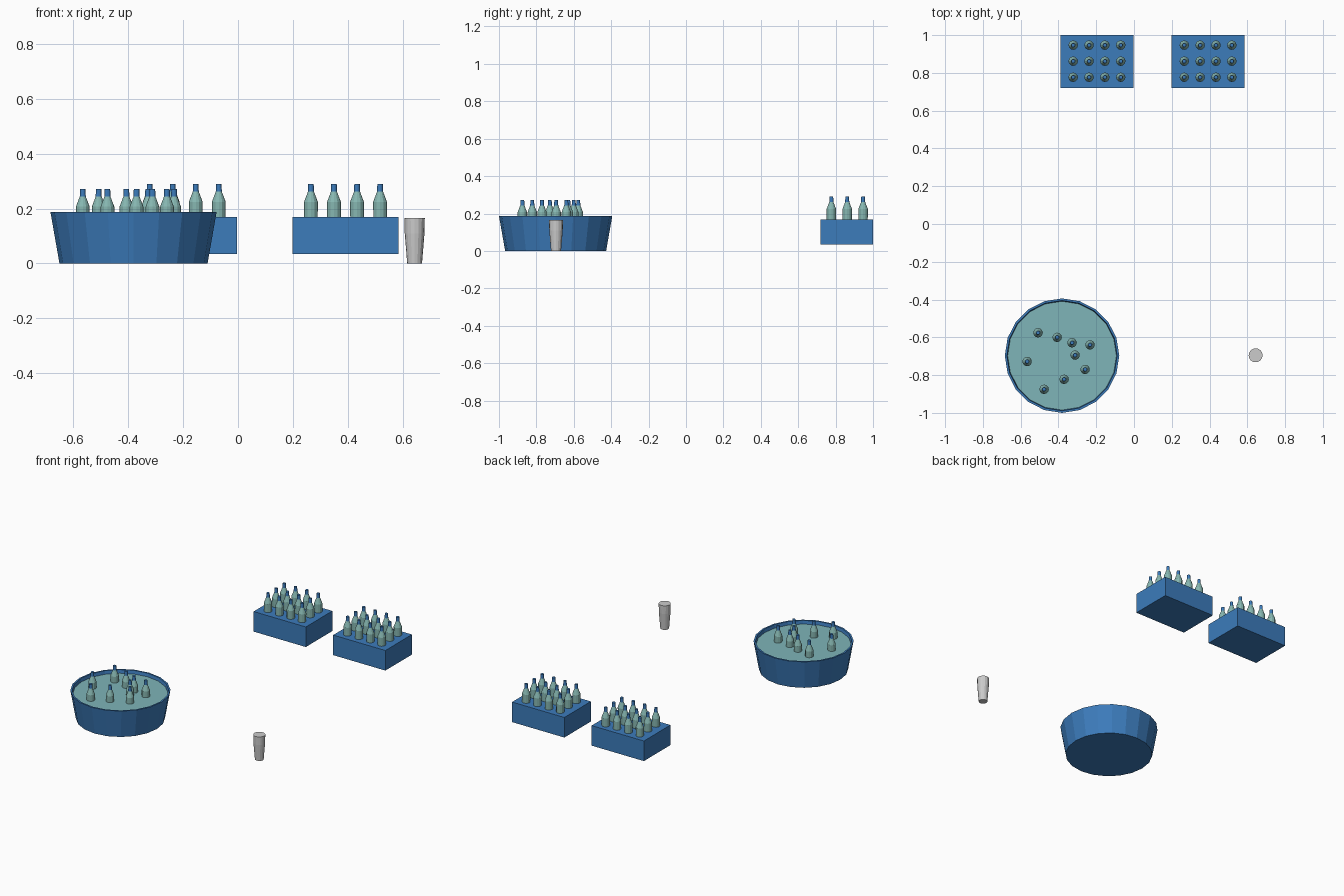
import bpy, bmesh, math

if "Cube" in bpy.data.objects:
    bpy.data.objects.remove(bpy.data.objects["Cube"])


def material(name, rgb):
    m = bpy.data.materials.new(name)
    m.diffuse_color = (*rgb, 1)
    m.use_nodes = True
    m.node_tree.nodes["Principled BSDF"].inputs["Base Color"].default_value = m.diffuse_color
    return m


blue = material("blue_paint", (0.045, 0.2, 0.5))
teal = material("green_glass", (0.24, 0.47, 0.44))
water_mat = material("water", (0.21, 0.46, 0.48))


def lathe(name, profile, sides, loc, mats=(), mat_from=None):
    """Spin (radius, z) points around z and cap both ends."""
    bm = bmesh.new()
    rings = [[bm.verts.new((r * math.cos(2 * math.pi * i / sides),
                            r * math.sin(2 * math.pi * i / sides), z))
              for i in range(sides)] for r, z in profile]
    for k in range(len(rings) - 1):
        a, b = rings[k], rings[k + 1]
        for i in range(sides):
            j = (i + 1) % sides
            f = bm.faces.new((a[i], a[j], b[j], b[i]))
            if mat_from is not None and k >= mat_from:
                f.material_index = 1
    bm.faces.new(rings[0][::-1])
    top = bm.faces.new(rings[-1])
    if mat_from is not None:
        top.material_index = 1
    me = bpy.data.meshes.new(name)
    bm.to_mesh(me)
    bm.free()
    for m in mats:
        me.materials.append(m)
    ob = bpy.data.objects.new(name, me)
    ob.location = loc
    bpy.context.collection.objects.link(ob)
    return ob


def bottle(name, x, y, z):
    # body, sloped shoulder, then blue neck and cap
    lathe(name, [(0.024, 0), (0.025, 0.175), (0.011, 0.212), (0.010, 0.24)],
          12, (x, y, z), (teal, blue), 2)


def crate(name, x0):
    bpy.ops.mesh.primitive_cube_add(size=1, location=(x0 + 0.193, 0.86, 0.102))
    ob = bpy.context.object
    ob.name = name
    ob.scale = (0.386, 0.28, 0.134)
    ob.data.materials.append(blue)
    for i in range(4):
        for j in range(3):
            bottle(f"{name}_bottle", x0 + 0.067 + i * 0.084, 0.777 + j * 0.085, 0.05)


# Two full crates
crate("left_crate", -0.389)
crate("right_crate", 0.199)

# Round tub with thin rim, filled with water
CX, CY = -0.381, -0.697
lathe("tub", [(0.27, 0), (0.303, 0.188), (0.292, 0.188), (0.262, 0.012)],
      20, (CX, CY, 0), (blue,))
lathe("tub_water", [(0.262, 0.013), (0.288, 0.166)], 20, (CX, CY, 0), (water_mat,))

# Loose bottles standing in the water
for x, y in [(-0.508, -0.576), (-0.407, -0.6), (-0.328, -0.629),
             (-0.233, -0.64), (-0.312, -0.694), (-0.566, -0.728),
             (-0.259, -0.77), (-0.37, -0.822), (-0.476, -0.875)]:
    bottle("tub_bottle", x, y, 0.032)

# Tapered stack of cups
lathe("cup_stack", [(0.027, 0), (0.036, 0.11), (0.037, 0.165)], 16, (0.644, -0.695, 0))
